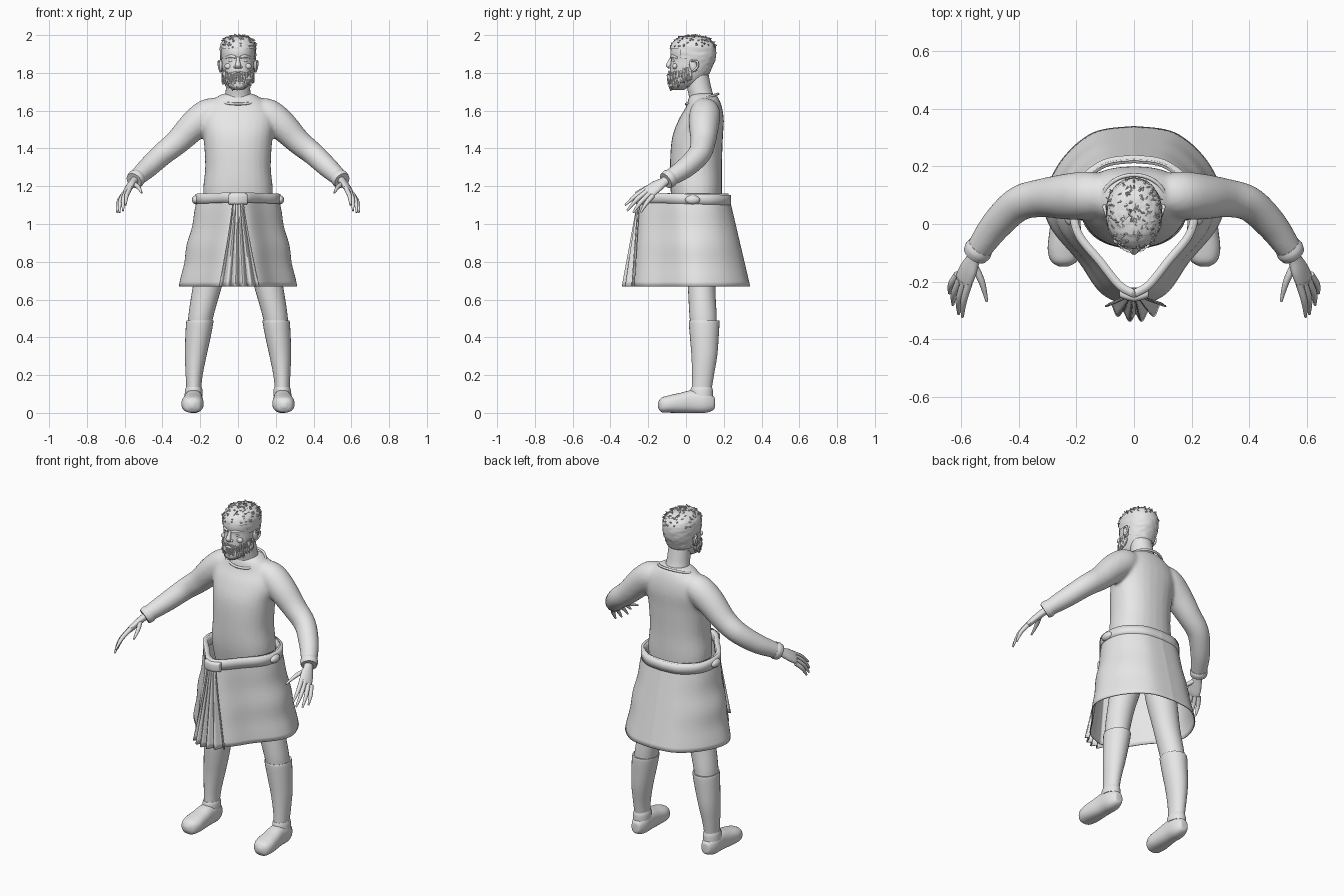
import bpy, bmesh, math, random
from mathutils import Vector, Matrix

if "Cube" in bpy.data.objects:
    bpy.data.objects.remove(bpy.data.objects["Cube"])

random.seed(4)
grey = bpy.data.materials.new("plain grey")
grey.diffuse_color = (0.8, 0.8, 0.8, 1)
grey.use_nodes = True
grey.node_tree.nodes["Principled BSDF"].inputs["Base Color"].default_value = grey.diffuse_color


def spline(rows, n):
    """Catmull-Rom interpolation through tuples of any length."""
    out = []
    for i in range(len(rows) - 1):
        p0, p1, p2 = rows[max(i - 1, 0)], rows[i], rows[i + 1]
        p3 = rows[min(i + 2, len(rows) - 1)]
        for k in range(n):
            t = k / n
            out.append(tuple(0.5 * (2 * b + (c - a) * t + (2 * a - 5 * b + 4 * c - d) * t * t
                                    + (3 * b - a - 3 * c + d) * t ** 3)
                             for a, b, c, d in zip(p0, p1, p2, p3)))
    return out + [tuple(rows[-1])]


def finish(name, bm, mirror=False, angle=50, solid=0):
    bmesh.ops.recalc_face_normals(bm, faces=bm.faces[:])
    me = bpy.data.meshes.new(name)
    bm.to_mesh(me)
    bm.free()
    me.materials.append(grey)
    me.shade_smooth()
    me.set_sharp_from_angle(angle=math.radians(angle))
    ob = bpy.data.objects.new(name, me)
    bpy.context.collection.objects.link(ob)
    if mirror:
        ob.modifiers.new("mirror", 'MIRROR').use_mirror_merge = False
    if solid:
        m = ob.modifiers.new("thickness", 'SOLIDIFY')
        m.thickness, m.offset = solid, 0
    return ob


def grid(bm, rings, closed=True):
    vs = [[bm.verts.new(p) for p in r] for r in rings]
    n = len(vs[0])
    for a, b in zip(vs, vs[1:]):
        for j in range(n if closed else n - 1):
            k = (j + 1) % n
            bm.faces.new((a[j], a[k], b[k], b[j]))
    return vs


def loft(bm, rows, axis=None, side=(1, 0, 0), n=6, seg=28, power=1.0):
    """Skin elliptical sections (x, y, z, half width, half depth) along a path."""
    pts, rings = spline(rows, n), []
    for i, (x, y, z, a, b) in enumerate(pts):
        t = Vector(axis) if axis else Vector(pts[min(i + 1, len(pts) - 1)][:3]) - Vector(pts[max(i - 1, 0)][:3])
        u = t.cross(Vector(side)).normalized()
        s = u.cross(t).normalized()
        ring = []
        for j in range(seg):
            c, d = math.cos(j * math.tau / seg), math.sin(j * math.tau / seg)
            c, d = (math.copysign(abs(v) ** power, v) for v in (c, d))
            ring.append(Vector((x, y, z)) + s * c * a + u * d * b)
        rings.append(ring)
    vs = grid(bm, rings)
    bm.faces.new(vs[0])
    bm.faces.new(vs[-1])


def part(name, rows, mirror=False, **kw):
    bm = bmesh.new()
    loft(bm, rows, **kw)
    return finish(name, bm, mirror)


def ball(bm, loc, size, rot=0):
    m = Matrix.Translation(loc) @ Matrix.Rotation(rot, 4, 'X') @ Matrix.Diagonal((*size, 1))
    bmesh.ops.create_uvsphere(bm, u_segments=16, v_segments=10, radius=1, matrix=m)


def tuft(bm, loc, direction, length, r):
    d = Vector(direction).normalized()
    m = Matrix.Translation(Vector(loc) + d * length * 0.4) @ d.to_track_quat('Z', 'Y').to_matrix().to_4x4()
    bmesh.ops.create_cone(bm, segments=6, radius1=r, radius2=r * 0.15, depth=length, cap_ends=True, matrix=m)


UP = (0, 0, 1)

# tunic: body and both sleeves fused into one cloth surface
bm = bmesh.new()
body = [(1.00, .165, -.05, .18), (1.16, .185, -.08, .19), (1.30, .174, -.085, .19), (1.45, .182, -.075, .195),
        (1.55, .195, -.04, .20), (1.62, .17, .0, .19), (1.67, .115, .015, .17), (1.69, .08, .035, .15)]
loft(bm, [(0, (f + b) / 2, z, w, (b - f) / 2) for z, w, f, b in body], axis=UP, power=0.88)
for s in (1, -1):
    loft(bm, [(s * x, y, z, r, r) for x, y, z, r in (
        (.10, .10, 1.60, .07), (.16, .10, 1.58, .082), (.23, .095, 1.525, .08), (.32, .09, 1.435, .067),
        (.40, .07, 1.37, .061), (.475, .0, 1.30, .055), (.53, -.075, 1.25, .046), (.55, -.105, 1.23, .041))],
        side=(0, 0, 1))
tunic = finish("tunic", bm)
m = tunic.modifiers.new("fuse", 'REMESH')
m.mode, m.voxel_size, m.use_smooth_shade = 'VOXEL', 0.01, True
m = tunic.modifiers.new("soften", 'SMOOTH')
m.factor, m.iterations = 0.5, 6

# neckline and sleeve cuffs
neckline = [(.108 * math.sin(a), .085 - .085 * math.cos(a), 1.662 - .027 * math.cos(a), .007, .007)
            for a in [k * math.tau / 16 for k in range(17)]]
part("neckline", neckline, side=UP, n=3, seg=8)
part("sleeve_cuff", [(.532, -.079, 1.247, .046, .046), (.541, -.092, 1.239, .049, .049),
                     (.551, -.107, 1.229, .044, .044)], True, side=UP)

# hands
bm = bmesh.new()
across = (.04, .035, -.04)
loft(bm, [(.53, -.08, 1.248, .026, .024), (.553, -.115, 1.225, .026, .02), (.572, -.155, 1.2, .037, .019),
          (.588, -.19, 1.175, .04, .016), (.595, -.207, 1.163, .034, .011)], side=across, seg=16)
fingers = [((.572, -.205, 1.19), (.59, -.265, 1.15), (.595, -.322, 1.10)),
           ((.588, -.20, 1.178), (.607, -.26, 1.13), (.608, -.312, 1.07)),
           ((.603, -.19, 1.163), (.624, -.24, 1.115), (.628, -.28, 1.06)),
           ((.612, -.175, 1.15), (.634, -.21, 1.11), (.64, -.24, 1.062)),
           ((.556, -.14, 1.215), (.528, -.20, 1.195), (.51, -.268, 1.165))]
for base, mid, tip in fingers:
    loft(bm, [(*base, .013, .013), (*mid, .0115, .0115), (*tip, .005, .005)], side=across, seg=10)
finish("hand", bm, True)

# skirt: plan outline from back to front, blended from waist (k = 0) to hem (k = 1)
waist = [(0, .222), (.10, .207), (.18, .145), (.207, .06), (.19, -.035), (.115, -.13), (.05, -.21), (0, -.24)]
hem = [(0, .337), (.14, .315), (.25, .22), (.308, .09), (.288, -.01), (.19, -.13), (.11, -.24), (0, -.29)]


def outline(k):
    half = spline([tuple(a + (b - a) * k for a, b in zip(p, q)) for p, q in zip(waist, hem)], 8)
    return half + [(-x, y) for x, y in half[-2:0:-1]]


bm = bmesh.new()
rings = []
for i in range(21):
    k = i / 20
    ripple = 1 + .018 * math.sin(k * 14) * math.sin(k * math.pi)
    rings.append([(x * ripple, y, 1.16 - .49 * k) for x, y in outline(k)])
grid(bm, rings)
finish("skirt", bm, solid=.006)

# belt, knot and side loops
bm = bmesh.new()
grid(bm, [[(x, y, z - .03 * y) for x, y in outline(.03)] for z in (1.107, 1.133, 1.16)])
finish("belt", bm, solid=.028)
part("belt_knot", [(-.05, -.235, 1.132, .02, .012), (-.045, -.237, 1.132, .028, .02),
                   (0, -.245, 1.132, .03, .024), (.045, -.237, 1.132, .028, .02),
                   (.05, -.235, 1.132, .02, .012)], axis=(1, 0, 0), side=UP, power=.6)
bm = bmesh.new()
ball(bm, (.222, .035, 1.128), (.022, .04, .024))
finish("belt_loop", bm, True)

# pleated sash hanging from the knot
bm = bmesh.new()
rings = []
for i in range(17):
    k = i / 16
    ring = []
    for j in range(65):
        u = j / 32 - 1
        fold = (.003 + .011 * k) * math.cos(u * math.pi * 5)
        ring.append((.006 * k + u * (.028 + .078 * k ** 1.2), -.25 - .075 * k + .055 * k * u * u + fold, 1.13 - .46 * k))
    rings.append(ring)
grid(bm, rings, closed=False)
finish("sash", bm, solid=.006)

# legs, boot shafts and shoes
part("leg", [(.09, .085, 1.03, .075, .08), (.12, .085, .85, .088, .085), (.162, .083, .67, .077, .073),
             (.195, .09, .52, .067, .072), (.205, .095, .44, .06, .068)], True, axis=UP)
part("boot_shaft", [(.201, .096, .487, .066, .074), (.202, .096, .482, .072, .081), (.212, .097, .40, .067, .076),
                    (.224, .097, .30, .057, .068), (.232, .09, .20, .045, .058), (.234, .084, .13, .04, .053),
                    (.235, .08, .06, .04, .05)], True, axis=UP)
part("shoe_collar", [(.235, .083, .09, .048, .06), (.234, .083, .12, .046, .059), (.234, .083, .138, .041, .054)],
     True, axis=UP)
part("shoe", [(.234, .153, .055, .008, .012), (.234, .146, .052, .028, .036), (.235, .10, .058, .047, .058),
              (.236, .03, .06, .05, .06), (.239, -.03, .053, .055, .053), (.241, -.09, .047, .058, .046),
              (.243, -.13, .042, .044, .038), (.244, -.148, .042, .014, .014)], True, axis=(0, -1, 0), power=.82)

# head and neck
part("neck", [(0, .085, 1.60, .075, .07), (0, .082, 1.67, .069, .066), (0, .07, 1.72, .064, .064),
              (0, .06, 1.79, .062, .06)], axis=UP)
skull = [(1.725, .042, -.07, .03), (1.75, .064, -.086, .075), (1.79, .077, -.086, .118), (1.83, .084, -.084, .135),
         (1.87, .088, -.079, .15), (1.91, .09, -.083, .153), (1.945, .086, -.074, .148), (1.972, .07, -.05, .125),
         (1.988, .045, -.02, .092), (1.994, .008, .03, .045)]
part("head", [(0, (f + b) / 2, z, w, (b - f) / 2) for z, w, f, b in skull], axis=UP, power=.93)

# facial features
bm = bmesh.new()
loft(bm, [(0, -.074, 1.885, .008, .008), (0, -.084, 1.862, .010, .012), (0, -.092, 1.84, .015, .015),
          (0, -.086, 1.824, .012, .008)], axis=UP, seg=12)
for s in (1, -1):
    ball(bm, (s * .034, -.062, 1.864), (.016, .011, .008))
    ball(bm, (s * .015, -.083, 1.831), (.008, .009, .007))
    ball(bm, (s * .05, -.058, 1.835), (.022, .014, .016))
    loft(bm, [(s * .012, -.08, 1.883, .007, .006), (s * .038, -.071, 1.888, .009, .007),
              (s * .066, -.044, 1.88, .005, .004)], side=UP, seg=10)
for z in (1.79, 1.78):
    ball(bm, (0, -.087, z), (.024, .01, .006))
finish("face_features", bm)

# ears
bm = bmesh.new()
ball(bm, (.09, .038, 1.837), (.011, .02, .034), .25)
loft(bm, [(.094, .03, 1.805, .004, .004), (.1, .06, 1.83, .006, .006), (.103, .058, 1.86, .006, .006),
          (.096, .028, 1.862, .004, .004)], seg=8)
finish("ear", bm, True)

# cropped hair, trimmed along the hairline
bm = bmesh.new()
loft(bm, [(0, (f + b) / 2, z + .003, w + .006, (b - f) / 2 + .005) for z, w, f, b in skull[2:]],
     axis=UP, n=5, seg=48, power=.93)


def hairline(y):
    return 1.925 if y < -.03 else 1.87 if y < .06 else 1.80


bmesh.ops.delete(bm, geom=[f for f in bm.faces if f.calc_center_median().z < hairline(f.calc_center_median().y)],
                 context='FACES')
for v in bm.verts:
    out = (v.co - Vector((0, .04, 1.88))).normalized()
    v.co += out * random.uniform(-.002, .003)
for v in random.sample(list(bm.verts), 170):
    if v.co.z > 1.93:
        tuft(bm, v.co, (v.co.x, .03 + random.uniform(-.06, .06), .015), .014, .005)
finish("hair", bm)

# beard: overlapping locks along the jaw, plus the moustache
bm = bmesh.new()
loft(bm, [(0, -.045, 1.71, .028, .035), (0, -.037, 1.73, .055, .056), (0, -.025, 1.76, .073, .067),
          (0, -.018, 1.778, .074, .066)], axis=UP)
for row in range(5):
    for i in range(25):
        a = math.radians(-98 + 196 * i / 24 + random.uniform(-3, 3))
        low = 1.737 + .05 * abs(a / 1.7) ** 1.5
        z = low + row * .012 + random.uniform(-.004, .004)
        w = .058 + .02 * min(1, (z - 1.73) / .05)
        tuft(bm, (w * math.sin(a), .012 - (w + .028) * math.cos(a), z),
             (.25 * math.sin(a), -.2 * math.cos(a), -1), random.uniform(.028, .042), .009)
for s in (1, -1):
    for i in range(6):
        tuft(bm, (s * (.006 + .007 * i), -.09 + .003 * i, 1.806 - .002 * i), (s * .8, .1, -.6), .022, .006)
finish("beard", bm)
